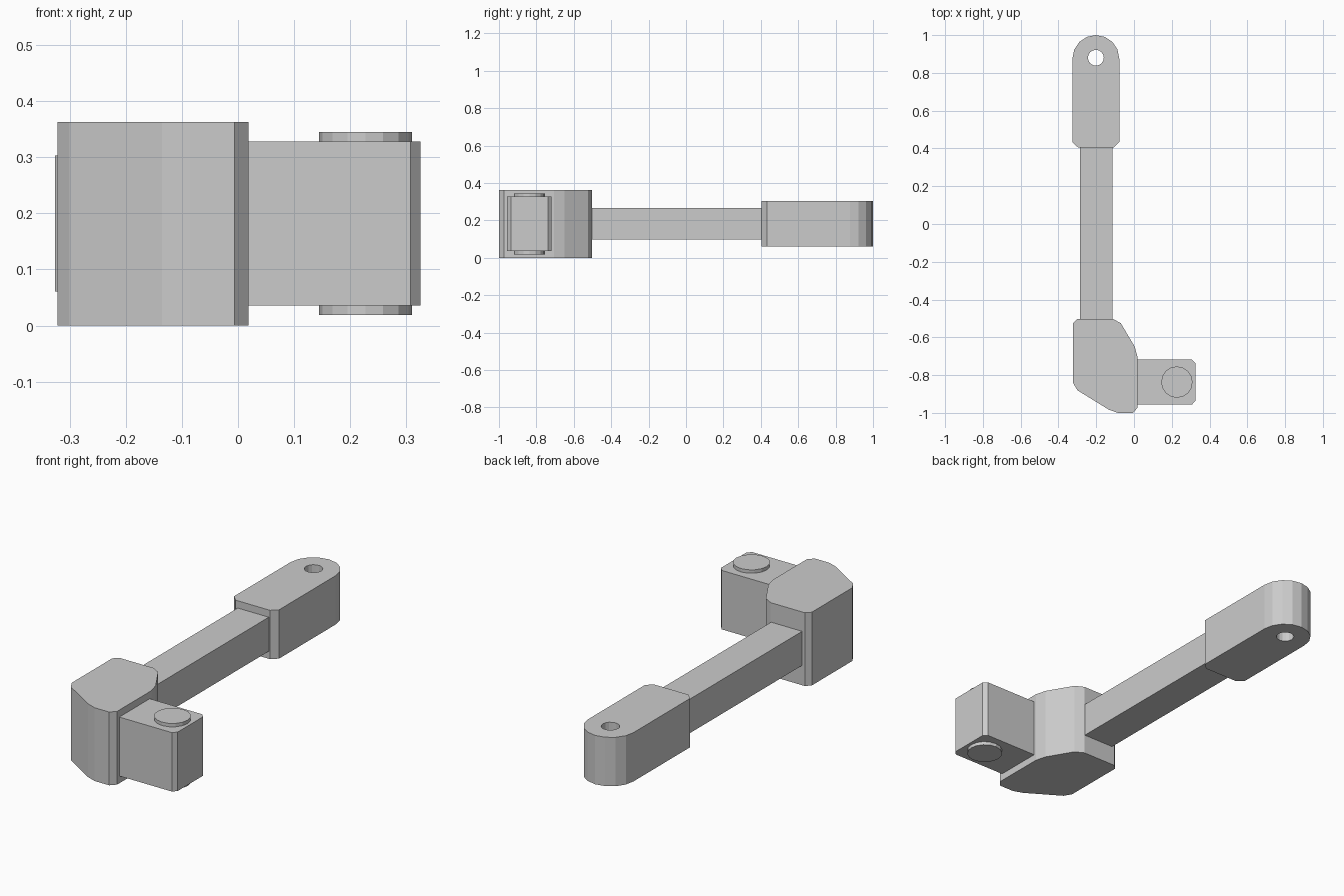
import bpy, bmesh
from math import sin, cos, pi

if "Cube" in bpy.data.objects:
    bpy.data.objects.remove(bpy.data.objects["Cube"])


def arc(cx, cy, r, n, start=0.0, sweep=2 * pi):
    """Points on an arc; a full circle omits the repeated end point."""
    count = n if sweep >= 2 * pi else n + 1
    return [(cx + r * cos(start + sweep * i / n), cy + r * sin(start + sweep * i / n))
            for i in range(count)]


def prism(name, loops, z0, z1):
    """Extrude a flat outline (later loops are holes) from z0 to z1."""
    curve = bpy.data.curves.new(name, 'CURVE')
    curve.dimensions = '2D'
    curve.fill_mode = 'BOTH'
    curve.extrude = (z1 - z0) / 2
    for pts in loops:
        s = curve.splines.new('POLY')
        s.points.add(len(pts) - 1)
        for p, (x, y) in zip(s.points, pts):
            p.co = (x, y, 0, 1)
        s.use_cyclic_u = True
        s.use_smooth = False
    obj = bpy.data.objects.new(name, curve)
    bpy.context.collection.objects.link(obj)
    obj.location.z = (z0 + z1) / 2
    bpy.ops.object.select_all(action='DESELECT')
    obj.select_set(True)
    bpy.context.view_layer.objects.active = obj
    bpy.ops.object.convert(target='MESH')
    obj = bpy.context.object
    # weld caps to walls
    bm = bmesh.new()
    bm.from_mesh(obj.data)
    bmesh.ops.remove_doubles(bm, verts=bm.verts, dist=1e-4)
    bmesh.ops.recalc_face_normals(bm, faces=bm.faces)
    for f in bm.faces:
        f.smooth = False
    bm.to_mesh(obj.data)
    bm.free()
    return obj


# Rounded lug with a through hole
lug_x, lug_y, lug_r = -0.202, 0.876, 0.124
lug = arc(lug_x, lug_y, lug_r, 8, 0, pi) + [
    (-0.326, 0.433), (-0.296, 0.405), (-0.108, 0.405), (-0.078, 0.433)]
prism("end_lug", [lug, arc(lug_x, 0.88, 0.042, 16)], 0.061, 0.303)

# Square shaft
prism("shaft", [[(-0.285, -0.52), (-0.115, -0.52), (-0.115, 0.42), (-0.285, 0.42)]],
      0.098, 0.267)

# Angled elbow body
prism("elbow_body", [[
    (-0.322, -0.525), (-0.300, -0.502), (-0.113, -0.502), (-0.070, -0.525),
    (0.004, -0.650), (0.019, -0.705), (0.019, -0.973), (-0.006, -1.0),
    (-0.086, -1.0), (-0.135, -0.982), (-0.300, -0.880), (-0.322, -0.842)]],
    0.0, 0.363)

# Side block with chamfered outer corners
prism("side_block", [[
    (0.0, -0.956), (0.307, -0.956), (0.325, -0.936),
    (0.325, -0.738), (0.307, -0.718), (0.0, -0.718)]], 0.036, 0.328)

# Pin standing proud of the block on both faces
prism("pin", [arc(0.227, -0.837, 0.083, 16)], 0.019, 0.345)
